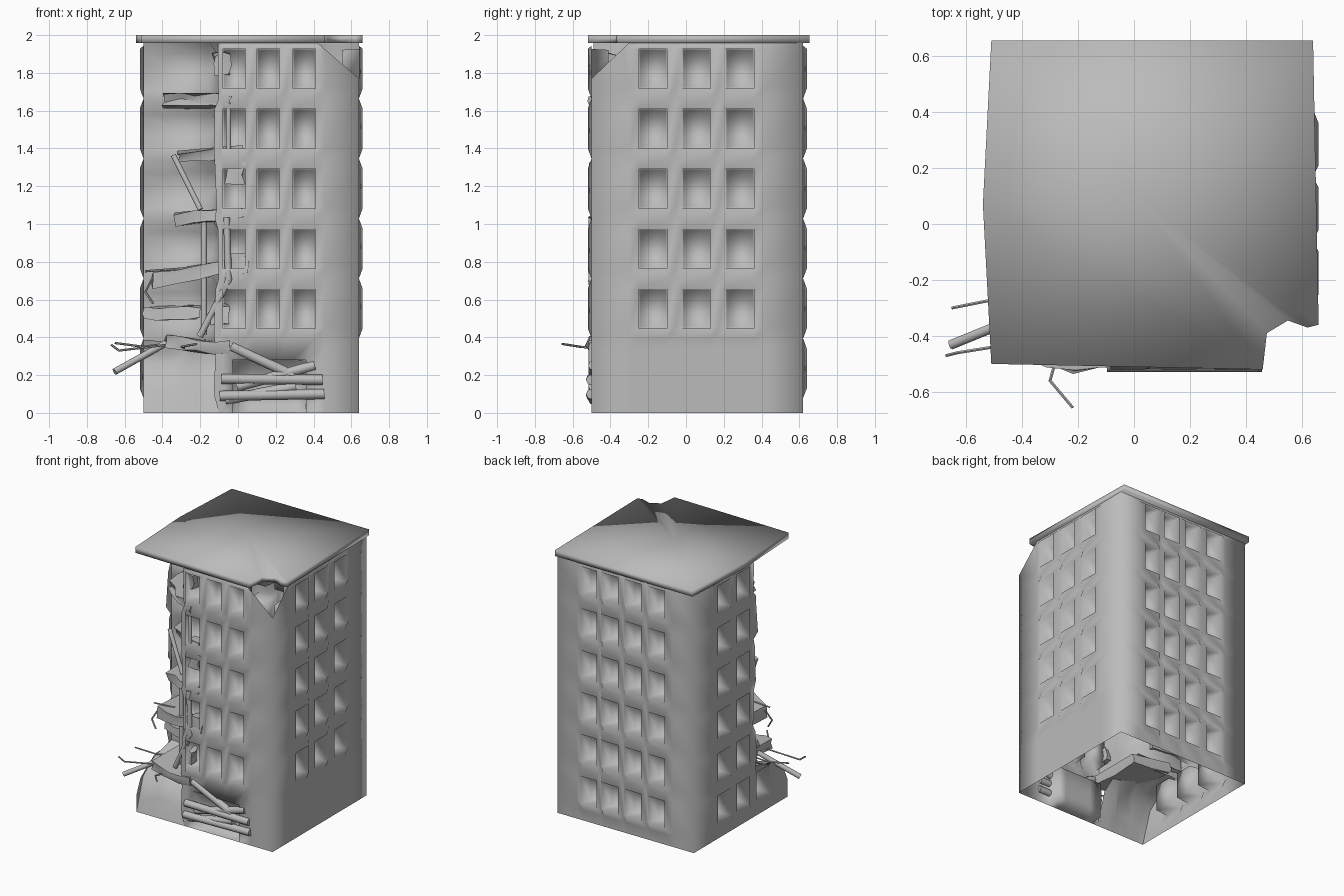
import bpy, bmesh, math, random
from mathutils import Vector

random.seed(4)
cube = bpy.data.objects.get("Cube")
if cube:
    bpy.data.objects.remove(cube, do_unlink=True)

GREY = (0.5, 0.5, 0.5, 1)
concrete = bpy.data.materials.new("grey concrete")
concrete.use_nodes = True
concrete.diffuse_color = GREY
concrete.node_tree.nodes["Principled BSDF"].inputs["Base Color"].default_value = GREY


def finish(name, bm, angle=None):
    """Turn a bmesh into an object; angle None means smooth everywhere."""
    mesh = bpy.data.meshes.new(name)
    bm.to_mesh(mesh)
    bm.free()
    mesh.materials.append(concrete)
    ob = bpy.data.objects.new(name, mesh)
    bpy.context.scene.collection.objects.link(ob)
    for p in mesh.polygons:
        p.use_smooth = True
    if angle:
        bpy.ops.object.select_all(action='DESELECT')
        ob.select_set(True)
        bpy.context.view_layer.objects.active = ob
        bpy.ops.object.shade_smooth_by_angle(angle=math.radians(angle))
    return ob


def wobble(amount):
    return Vector([random.uniform(-amount, amount) for _ in range(3)])


def stations(start, windows, end):
    """Grid lines: start, margin, then each window's two sides and a line after it, end."""
    first, last = windows[0][0], windows[-1][1]
    line = [start, first - min(0.05, (first - start) / 2)]
    for k, (a, b) in enumerate(windows):
        after = (b + windows[k + 1][0]) / 2 if b != last else b + min(0.05, (end - b) / 2)
        line += [a, b, after]
    return line + [end]


# Shell: four walls of grid cells with recessed windows
FLOOR = 0.3175
rows = stations(0, [(0.13 + FLOOR * k, 0.34 + FLOOR * k) for k in range(6)], 1.96)
TOP = len(rows) - 1
shell = bmesh.new()
panes = []


def wall(normal, place, cols, first_row, keep, tweak=None):
    """Every third cell is a window, whose rim bulges outward."""
    n = Vector(normal)

    def is_window(i, j):
        return i % 3 == 2 and j % 3 == 2 and j >= first_row and 0 < i < len(cols) - 1 and j < TOP

    verts = {}

    def vert(i, j):
        if (i, j) not in verts:
            p = place(cols[i], rows[j])
            if any(is_window(a, b) for a in (i - 1, i) for b in (j - 1, j)):
                p += n * 0.02
            if tweak:
                tweak(p, i, j)
            verts[i, j] = shell.verts.new(p)
        return verts[i, j]

    made = {}
    for i in range(len(cols) - 1):
        for j in range(TOP):
            if keep(i, j):
                f = shell.faces.new([vert(i, j), vert(i + 1, j), vert(i + 1, j + 1), vert(i, j + 1)])
                f.normal_update()
                if f.normal.dot(n) < 0:
                    f.normal_flip()
                made[i, j] = f
                if is_window(i, j):
                    panes.append(f)
    return made


def front_tweak(p, i, j):
    if i == 0 and 0 < j < TOP:            # ragged broken edge
        p.x += random.uniform(-0.03, 0)
    if j <= 3:                            # doorway outline
        p.x += {3: -0.07, 9: -0.05}.get(i, 0)
    if j == 3 and 3 <= i <= 9:
        p.z = 0.28


def left_tweak(p, i, j):
    if i == 0 and j == 3:                 # crumbled low corner
        p.y, p.z = -0.45, 0.24
    if i == 3 and 3 < j < TOP:
        p.y += random.uniform(-0.03, 0.04)


side_cols = stations(-0.5, [(-0.25, -0.1), (-0.02, 0.13), (0.21, 0.36)], 0.62)
front_cols = stations(-0.1, [(-0.08, 0.04), (0.10, 0.22), (0.29, 0.41)], 0.64)
back_cols = stations(-0.5, [(-0.27, -0.134), (-0.07, 0.065), (0.12, 0.257), (0.30, 0.43)], 0.64)
everywhere = lambda i, j: True
front = wall((0, -1, 0), lambda c, z: Vector((c, -0.5, z)), front_cols, 5, everywhere, front_tweak)
wall((0, 1, 0), lambda c, z: Vector((c, 0.62, z)), back_cols, 2, everywhere)
wall((1, 0, 0), lambda c, z: Vector((0.64, c, z)), side_cols, 5, everywhere)
wall((-1, 0, 0), lambda c, z: Vector((-0.5, c, z)), side_cols, 2,
     lambda i, j: i >= 3 or j <= 2, left_tweak)
bmesh.ops.remove_doubles(shell, verts=shell.verts, dist=0.001)
door = [front[i, j] for i in range(3, 9) for j in range(3)]
bmesh.ops.inset_individual(shell, faces=panes, thickness=0.008, depth=-0.11)
bmesh.ops.inset_region(shell, faces=door, thickness=0.005, depth=-0.1, use_boundary=True)

# Chipped top corner, open into the hollow shell
chip = [Vector(p) for p in ((0.42, -0.5, 1.96), (0.64, -0.3, 1.96), (0.64, -0.5, 1.77))]
cut = (chip[1] - chip[0]).cross(chip[2] - chip[0]).normalized()
if cut.z < 0:
    cut.negate()
bmesh.ops.bisect_plane(shell, geom=shell.verts[:] + shell.edges[:] + shell.faces[:],
                       plane_co=chip[0], plane_no=cut, clear_outer=True)
finish("walls", shell)


def sheet(name, point, across, up, jitter):
    """Lumpy surface from a point function, undisturbed on its border."""
    bm = bmesh.new()
    grid = [[bm.verts.new(point(a, b) + (wobble(jitter) if 0 < a < across and 0 < b < up else Vector()))
             for b in range(up + 1)] for a in range(across + 1)]
    for a in range(across):
        for b in range(up):
            bm.faces.new([grid[a][b], grid[a + 1][b], grid[a + 1][b + 1], grid[a][b + 1]])
    bmesh.ops.recalc_face_normals(bm, faces=bm.faces)
    return finish(name, bm)


# Collapsed corner: torn inner wall, swelling out at every floor, and rubble slope
torn = [(-0.09, -0.49), (-0.085, -0.3), (-0.12, -0.12), (-0.24, -0.05), (-0.38, -0.04), (-0.5, -0.08)]


def torn_point(a, b):
    z = 0.32 + 1.64 * b / 26
    swell = 0.03 * (1 + math.cos((z - 0.41) / FLOOR * math.tau)) if 0 < a < 5 else 0
    return Vector((torn[a][0] - 0.6 * swell, torn[a][1] - 0.8 * swell, z))


sheet("torn_inner_wall", torn_point, 5, 26, 0.012)
slope = [(-0.5, 0), (-0.46, 0.12), (-0.42, 0.24), (-0.3, 0.33), (-0.16, 0.37), (-0.05, 0.39)]
sheet("rubble_slope", lambda a, b: Vector((-0.5 + 0.42 * a / 6, *slope[b])), 6, 5, 0.025)


def slab(name, outline, z, thick, tilt=0, rough=0.012):
    """Broken floor plate; tilt raises it towards +x."""
    bm = bmesh.new()
    base = bm.faces.new([bm.verts.new((x, y, z + tilt * (x + 0.2))) for x, y in outline])
    top = bmesh.ops.extrude_face_region(bm, geom=[base])["geom"]
    bmesh.ops.translate(bm, vec=(0, 0, thick), verts=[g for g in top if isinstance(g, bmesh.types.BMVert)])
    bmesh.ops.recalc_face_normals(bm, faces=bm.faces)
    bmesh.ops.subdivide_edges(bm, edges=bm.edges, cuts=1, use_grid_fill=True)
    for v in bm.verts:
        v.co += wobble(rough)
    return finish(name, bm, 50)


# Floors: left end, front depth there, right end, height, thickness, tilt
for k, (x0, y0, x1, z, thick, tilt) in enumerate([
        (-0.39, -0.48, -0.05, 0.32, 0.07, -0.1), (-0.50, -0.16, -0.21, 0.50, 0.06, 0),
        (-0.46, -0.32, 0.05, 0.71, 0.07, 0.18), (-0.34, -0.37, 0.03, 1.01, 0.06, 0.1),
        (-0.32, -0.30, 0.02, 1.34, 0.05, 0.08), (-0.40, -0.25, -0.04, 1.62, 0.065, 0)]):
    y1 = -0.2 if k == 1 else -0.51
    slab(f"broken_floor_{k + 1}", [(x0, y0), ((x0 + x1) / 2, (y0 + y1) / 2 - 0.03), (x1, y1),
                                   (x1, -0.07), (x0 + 0.02, -0.04)], z, thick, tilt)

# Loose chunks clinging to the torn edge
for k, (x, y, z) in enumerate([(-0.02, -0.48, 1.27), (-0.01, -0.47, 0.78), (-0.1, -0.46, 0.52),
                               (-0.09, -0.45, 1.85)]):
    slab(f"loose_chunk_{k + 1}", [(x - 0.04, y - 0.02), (x + 0.05, y - 0.03), (x + 0.04, y + 0.08),
                                  (x - 0.03, y + 0.08)], z - 0.05, 0.1, rough=0.015)

# Roof plate with a bite out of one corner, softly shaded, sagging over the collapsed corner
outline = [(-0.51, -0.5), (0.46, -0.52), (0.475, -0.39), (0.55, -0.345), (0.62, -0.37),
           (0.66, -0.36), (0.64, 0.655), (-0.51, 0.655), (-0.54, 0.07)]
bm = bmesh.new()
rings = [[bm.verts.new((x, y, z)) for x, y in outline] for z in (1.957, 2.0)]
for a in range(len(outline)):
    b = (a + 1) % len(outline)
    bm.faces.new([rings[0][a], rings[0][b], rings[1][b], rings[1][a]])
for ring, z in zip(rings, (1.957, 2.0)):
    middle = bm.verts.new((0, 0.1, z))
    bm.faces.new([ring[-1], ring[0], ring[1]])
    rest = ring[1:]
    for a in range(len(rest)):
        bm.faces.new([rest[a], rest[(a + 1) % len(rest)], middle])
bmesh.ops.recalc_face_normals(bm, faces=bm.faces)
finish("roof", bm)


def rod(name, points, radius, sides=10):
    """Round bar through the points."""
    bm = bmesh.new()
    pts = [Vector(p) for p in points]
    for a, b in zip(pts, pts[1:]):
        d = b - a
        bar = bmesh.ops.create_cone(bm, cap_ends=True, segments=sides, radius1=radius,
                                    radius2=radius, depth=d.length + radius * 0.5)["verts"]
        turn = d.to_track_quat('Z', 'Y')
        for v in bar:
            v.co = turn @ v.co + (a + b) / 2
    return finish(name, bm, 50)


# Exposed pipes and reinforcing bars
rod("standing_pipe", [(-0.18, -0.42, 1.03), (-0.18, -0.42, 0.42)], 0.016)
rod("bent_pipe", [(-0.06, -0.5, 1.03), (-0.05, -0.5, 0.7), (-0.2, -0.46, 0.41)], 0.018)
rod("leaning_pipe", [(-0.34, -0.33, 1.36), (-0.2, -0.38, 1.08)], 0.015)
rod("upper_pipe", [(-0.05, -0.5, 1.64), (-0.05, -0.5, 1.4)], 0.014)
rod("fallen_pipe", [(-0.65, -0.43, 0.22), (-0.38, -0.32, 0.37)], 0.018)
for k, path in enumerate([
        [(-0.65, -0.3, 0.37), (-0.5, -0.27, 0.35), (-0.35, -0.25, 0.37)],
        [(-0.67, -0.47, 0.36), (-0.63, -0.46, 0.33), (-0.38, -0.42, 0.36)],
        [(-0.27, -0.45, 0.34), (-0.3, -0.56, 0.35), (-0.22, -0.655, 0.365)],
        [(-0.49, -0.3, 0.75), (-0.22, -0.3, 0.77)],
        [(-0.45, -0.3, 0.72), (-0.49, -0.33, 0.64), (-0.45, -0.34, 0.58)]]):
    rod(f"bare_bar_{k + 1}", path, 0.006, 6)

# Boards across the doorway
for k, (x0, z0, x1, z1) in enumerate([(-0.09, 0.09, 0.45, 0.10), (-0.08, 0.18, 0.44, 0.175),
                                      (-0.03, 0.35, 0.29, 0.2), (0.0, 0.14, 0.4, 0.25),
                                      (-0.06, 0.07, 0.3, 0.14)]):
    y = -0.502 if k < 2 else -0.49
    rod(f"door_board_{k + 1}", [(x0, y, z0), (x1, y, z1)], 0.027, 8)
